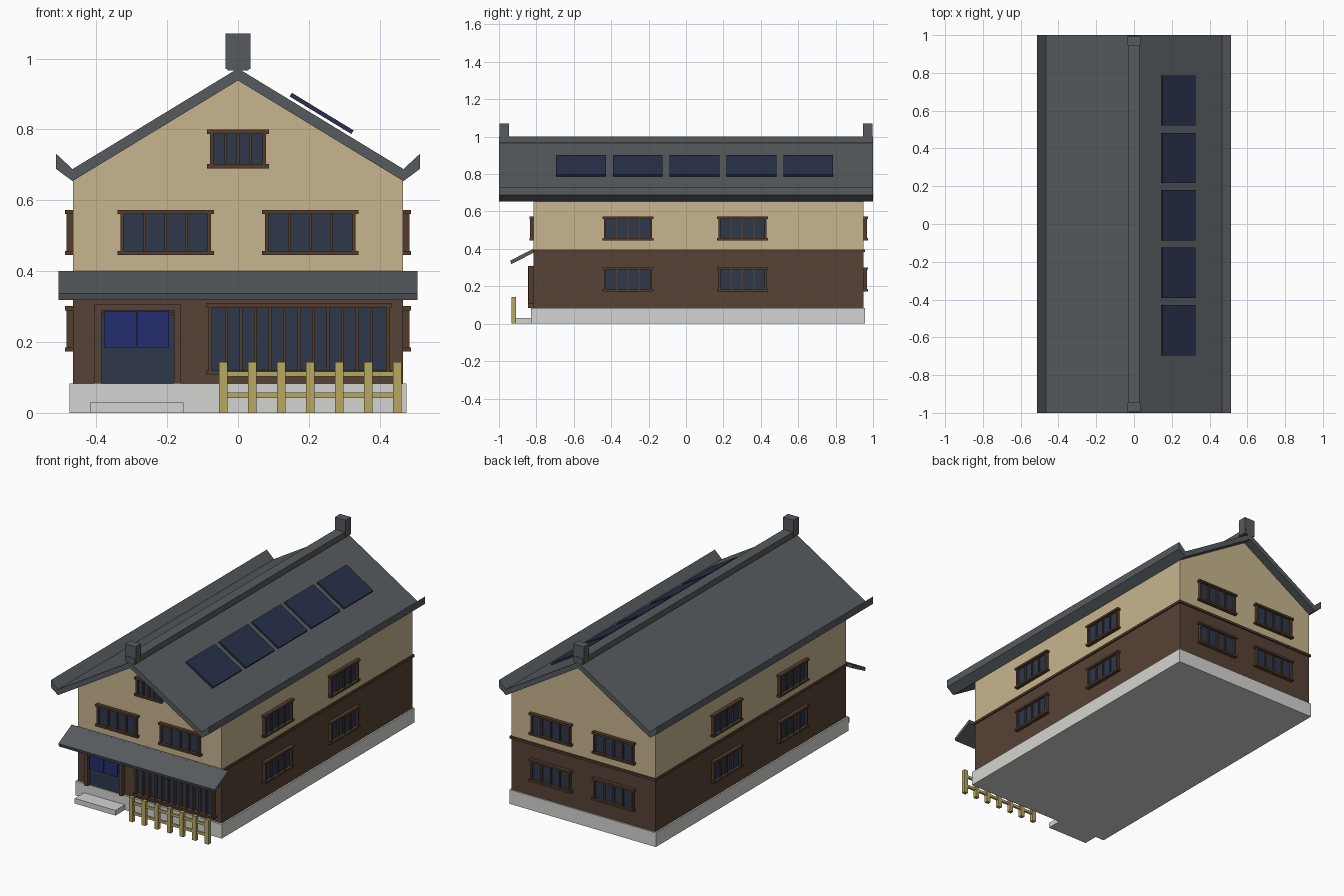
import bpy, bmesh, math
from mathutils import Matrix, Vector

if "Cube" in bpy.data.objects:
    bpy.data.objects.remove(bpy.data.objects["Cube"])


def material(name, r, g, b):
    """Flat colour given as 0-255 display values."""
    m = bpy.data.materials.new(name)
    lin = [(c / 255 / 12.92) if c < 11 else ((c / 255 + 0.055) / 1.055) ** 2.4 for c in (r, g, b)]
    m.diffuse_color = (*lin, 1)
    m.use_nodes = True
    m.node_tree.nodes["Principled BSDF"].inputs["Base Color"].default_value = m.diffuse_color
    return m


PLASTER = material("plaster", 198, 181, 141)
WOOD = material("dark wood", 86, 66, 53)
TRIM = material("trim wood", 82, 60, 44)
ROOF = material("slate roof", 86, 91, 94)
STONE = material("pale stone", 212, 212, 209)
GLASS = material("window glass", 46, 55, 75)
PANEL = material("solar blue", 40, 48, 74)
CLOTH = material("blue cloth", 36, 45, 110)
BAMBOO = material("bamboo", 184, 168, 98)


def finish(name, bm, mat, matrix=None):
    bmesh.ops.recalc_face_normals(bm, faces=bm.faces)
    mesh = bpy.data.meshes.new(name)
    bm.to_mesh(mesh)
    bm.free()
    mesh.materials.append(mat)
    obj = bpy.data.objects.new(name, mesh)
    bpy.context.collection.objects.link(obj)
    if matrix:
        obj.matrix_world = matrix
    return obj


def add_box(bm, x0, x1, y0, y1, z0, z1):
    size = Matrix.Diagonal((x1 - x0, y1 - y0, z1 - z0, 1))
    place = Matrix.Translation(((x0 + x1) / 2, (y0 + y1) / 2, (z0 + z1) / 2))
    bmesh.ops.create_cube(bm, size=1, matrix=place @ size)


def boxes(name, mat, items, matrix=None):
    bm = bmesh.new()
    for item in items:
        add_box(bm, *item)
    return finish(name, bm, mat, matrix)


def extrude(name, mat, points, direction):
    """Closed 3D outline pushed along a direction."""
    bm = bmesh.new()
    face = bm.faces.new([bm.verts.new(p) for p in points])
    new = bmesh.ops.extrude_face_region(bm, geom=[face])["geom"]
    bmesh.ops.translate(bm, verts=[v for v in new if isinstance(v, bmesh.types.BMVert)],
                        vec=Vector(direction))
    return finish(name, bm, mat)


W, Y0, Y1 = 0.466, -0.816, 0.95      # wall half width, front wall, back wall


def window(name, wall, along, z0, z1, width, panes, depth=0.022):
    """Framed window; local x runs along the wall and local -y points outwards."""
    turn = {"front": (0, (along, Y0)), "back": (180, (along, Y1)),
            "right": (90, (W, along)), "left": (-90, (-W, along))}[wall]
    m = Matrix.Translation((*turn[1], 0)) @ Matrix.Rotation(math.radians(turn[0]), 4, 'Z')
    h = width / 2
    j = h - 0.008                     # outer edge of the jambs
    i = j - 0.010                     # inner edge of the jambs
    bars = [(-h, h, -depth, 0.005, z1 - 0.012, z1), (-h, h, -depth, 0.005, z0, z0 + 0.012)]
    for s in (-1, 1):
        a, b = sorted((s * j, s * i))
        bars.append((a, b, -depth + 0.004, 0.005, z0 + 0.012, z1 - 0.012))
    for k in range(1, panes):
        x = -i + 2 * i * k / panes
        bars.append((x - 0.004, x + 0.004, -depth + 0.008, 0.005, z0 + 0.012, z1 - 0.012))
    boxes(name + "_frame", TRIM, bars, m)
    boxes(name + "_glass", GLASS, [(-i, i, -0.006, 0.004, z0 + 0.012, z1 - 0.012)], m)


# Foundation and door step
boxes("foundation", STONE, [(-0.475, 0.475, -0.828, 0.958, 0, 0.083)])
boxes("door_step", STONE, [(-0.418, -0.154, -0.915, -0.828, 0, 0.03)])

# Walls: wooden ground floor, plaster upper floor with gables, belt between them
boxes("lower_wall", WOOD, [(-W, W, Y0, Y1, 0.083, 0.39)])
extrude("upper_wall", PLASTER,
        [(x, Y0, z) for x, z in [(-W, 0.39), (W, 0.39), (W, 0.656), (0, 0.94), (-W, 0.656)]],
        (0, Y1 - Y0, 0))
boxes("belt_trim", TRIM, [(-W - 0.008, W + 0.008, Y0 - 0.008, Y1 + 0.008, 0.383, 0.397)])

# Main roof with turned-up eaves, ridge cap and end blocks
half = [(0.467, 0.654), (0.513, 0.688), (0.513, 0.731), (0.467, 0.688)]
outline = [(0, 0.938)] + half + [(0, 0.972)] + [(-x, z) for x, z in reversed(half)]
extrude("roof", ROOF, [(x, -1, z) for x, z in outline], (0, 2, 0))
boxes("ridge_cap", ROOF, [(-0.03, 0.03, -0.999, 0.999, 0.966, 1.0)])
boxes("ridge_end_blocks", ROOF, [(-0.035, 0.035, -0.996, -0.946, 0.97, 1.07),
                                 (-0.035, 0.035, 0.946, 0.996, 0.97, 1.07)])

# Solar panels lying parallel to the right slope
slope = math.atan2(0.284, 0.467)
for n in range(5):
    place = Matrix.Translation((0.236, -0.562 + 0.304 * n, 0.845)) @ Matrix.Rotation(slope, 4, 'Y')
    boxes(f"solar_panel_{n + 1}", PANEL, [(-0.102, 0.102, -0.133, 0.133, -0.006, 0.006)], place)

# Sloping canopy over the entrance
extrude("front_canopy", ROOF,
        [(-0.507, y, z) for y, z in [(Y0, 0.401), (-0.94, 0.337), (-0.934, 0.318), (Y0, 0.379)]],
        (1.014, 0, 0))

# Windows
for s, side in ((-1, "left"), (1, "right")):
    window(f"front_upper_window_{side}", "front", s * 0.204, 0.445, 0.573, 0.272, 4)
    for level, z in (("lower", 0.173), ("upper", 0.445)):
        window(f"back_{level}_window_{side}", "back", s * 0.204, z, z + 0.128, 0.272, 4)
        window(f"{side}_{level}_window_fore", side, -0.31, z, z + 0.128, 0.272, 4)
        window(f"{side}_{level}_window_aft", side, 0.302, z, z + 0.128, 0.272, 4)
window("gable_window", "front", 0, 0.69, 0.799, 0.174, 4)
window("lattice_window", "front", 0.172, 0.108, 0.309, 0.526, 12, 0.03)

# Entrance: door, frame and split curtain on a rod
boxes("door", GLASS, [(-0.385, -0.181, Y0 - 0.006, Y0 + 0.005, 0.083, 0.289)])
boxes("door_frame", WOOD, [(-0.407, -0.385, Y0 - 0.028, Y0 + 0.005, 0.083, 0.289),
                           (-0.181, -0.162, Y0 - 0.028, Y0 + 0.005, 0.083, 0.289),
                           (-0.407, -0.162, Y0 - 0.028, Y0 + 0.005, 0.289, 0.306)])
boxes("door_curtain", CLOTH, [(-0.377, -0.287, -0.836, -0.831, 0.184, 0.286),
                              (-0.283, -0.195, -0.836, -0.831, 0.184, 0.286)])
boxes("curtain_rod", TRIM, [(-0.385, -0.181, -0.831, -0.825, 0.276, 0.284)])

# Fence in front of the lattice window
posts = [-0.042 + 0.0818 * k for k in range(7)]
fence = [(x - 0.012, x + 0.012, -0.932, -0.91, 0, 0.143) for x in posts]
fence += [(-0.042, 0.449, -0.927, -0.915, z, z + 0.015) for z in (0.042, 0.102)]
boxes("fence", BAMBOO, fence)
